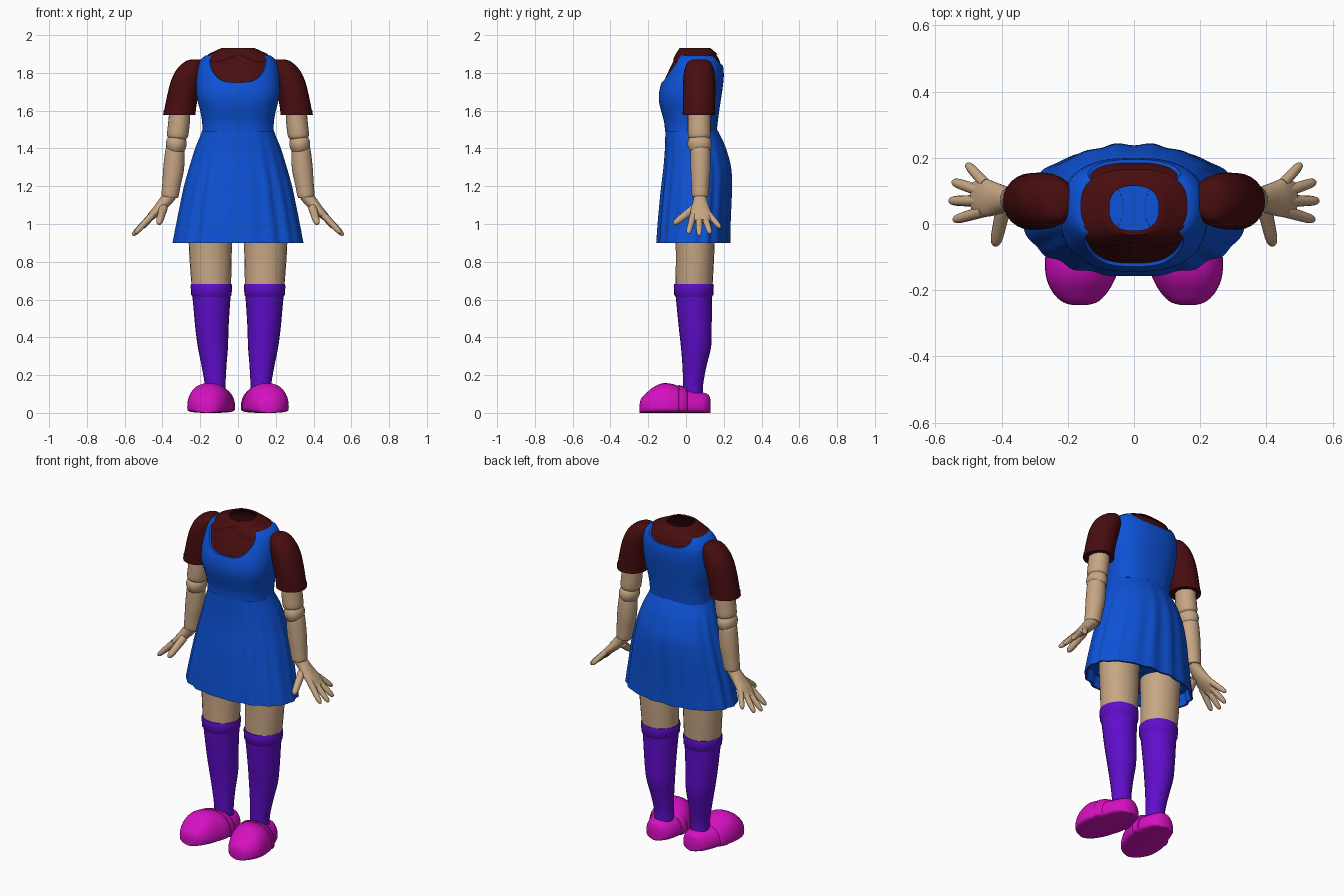
import bpy, bmesh
from math import sin, cos, pi, copysign, radians
from mathutils import Vector

if "Cube" in bpy.data.objects:
    bpy.data.objects.remove(bpy.data.objects["Cube"])


def material(name, rgb):
    m = bpy.data.materials.new(name)
    m.use_nodes = True
    m.diffuse_color = (*rgb, 1)
    bsdf = next(n for n in m.node_tree.nodes if n.type == "BSDF_PRINCIPLED")
    bsdf.inputs["Base Color"].default_value = (*rgb, 1)
    return m


BLUE = material("dress blue", (0.004, 0.085, 0.68))
MAROON = material("shirt maroon", (0.065, 0.004, 0.005))
SKIN = material("skin tan", (0.57, 0.38, 0.23))
PURPLE = material("sock purple", (0.115, 0.004, 0.60))
PINK = material("shoe magenta", (0.68, 0.005, 0.54))


def power(v, e):
    return copysign(abs(v) ** e, v)


def refine(rows, steps):
    """Smooth a list of tuples with a Catmull-Rom spline."""
    out = []
    for i in range(len(rows) - 1):
        a, b = rows[max(i - 1, 0)], rows[i]
        c, d = rows[i + 1], rows[min(i + 2, len(rows) - 1)]
        for k in range(steps):
            t = k / steps
            out.append(tuple(
                q + t / 2 * (r - p + t * (2 * p - 5 * q + 4 * r - s + t * (3 * (q - r) + s - p)))
                for p, q, r, s in zip(a, b, c, d)))
    return out + [rows[-1]]


def sample(rows, key):
    """Interpolate rows sorted by their first entry."""
    for a, b in zip(rows, rows[1:]):
        if key <= b[0]:
            t = max(0, (key - a[0]) / (b[0] - a[0]))
            return [p + (q - p) * t for p, q in zip(a, b)]
    return list(rows[-1])


def loft(name, rings, mat, start=False, end=False, mirror=False):
    bm = bmesh.new()
    loops = [[bm.verts.new(p) for p in r] for r in rings]
    n = len(loops[0])
    for a, b in zip(loops, loops[1:]):
        for i in range(n):
            bm.faces.new((a[i], a[(i + 1) % n], b[(i + 1) % n], b[i]))
    if start:
        bm.faces.new(loops[0])
    if end:
        bm.faces.new(loops[-1])
    bmesh.ops.recalc_face_normals(bm, faces=bm.faces)
    me = bpy.data.meshes.new(name)
    bm.to_mesh(me)
    bm.free()
    for p in me.polygons:
        p.use_smooth = True
    me.set_sharp_from_angle(angle=radians(45))
    me.materials.append(mat)
    ob = bpy.data.objects.new(name, me)
    bpy.context.scene.collection.objects.link(ob)
    if mirror:
        ob.modifiers.new("Mirror", "MIRROR")
    return ob


def limb(name, rows, mat, start=True, end=True, mirror=True, flat=False, steps=4, n=24):
    """Tube through rows of (x, y, z, width radius, depth radius)."""
    rows = refine(rows, steps)
    d = (Vector(rows[-1][:3]) - Vector(rows[0][:3])).normalized()
    if flat:
        d = Vector((0, 0, -1))
    u = d.cross(Vector((0, 1, 0))).normalized()
    v = u.cross(d)
    rings = [[Vector(r[:3]) + u * r[3] * cos(2 * pi * i / n) + v * r[4] * sin(2 * pi * i / n)
              for i in range(n)] for r in rows]
    return loft(name, rings, mat, start, end, mirror)


# Torso profile: height, half width, front, back
BODY = refine([
    (1.48, .178, -.100, .152), (1.54, .180, -.106, .158), (1.60, .190, -.122, .166),
    (1.66, .206, -.134, .175), (1.72, .212, -.128, .184), (1.78, .210, -.106, .190),
    (1.83, .204, -.082, .187), (1.87, .188, -.062, .175), (1.895, .158, -.048, .160),
    (1.915, .115, -.036, .140), (1.935, .072, -.022, .115)], 4)


def outline(row, a, off=0, e=2.5):
    z, rx, front, back = row
    return Vector(((rx + off) * power(cos(a), 2 / e),
                   (front + back) / 2 + ((back - front) / 2 + off) * power(sin(a), 2 / e), z))


def shell(name, low, high, off, mat, n=96, m=24):
    """Layer of clothing on the torso between two edge heights given by angle."""
    angles = [2 * pi * i / n for i in range(n)]
    steps = [(k / m, off) for k in range(m + 1)]
    steps = [(0, -.004)] + steps + [(1, -.004)]
    rings = [[outline(sample(BODY, low(a) + (high(a) - low(a)) * t), a, o) for a in angles]
             for t, o in steps]
    return loft(name, rings, mat)


def neckline(a):
    base = 1.75 if sin(a) < 0 else 1.84
    return base + (1.893 - base) * min(1, abs(cos(a)) / .75) ** 3


def collar_edge(a):
    from_front = abs((a + pi / 2 + pi) % (2 * pi) - pi)
    return 1.898 - .04 * sin(min(1, from_front / 1.1) * pi)


shell("shirt", lambda a: 1.70, lambda a: 1.93, 0, MAROON)
shell("collar", collar_edge, lambda a: 1.932, .009, MAROON, m=6)
shell("dress_bodice", lambda a: 1.49, neckline, .010, BLUE)

# Skirt with soft folds that deepen towards the hem, closed inside
SKIRT = refine([
    (1.505, .186, -.108, .162), (1.46, .202, -.110, .186), (1.40, .226, -.112, .212),
    (1.30, .256, -.120, .238), (1.20, .283, -.132, .242), (1.10, .304, -.142, .238),
    (1.00, .324, -.151, .234), (.90, .343, -.158, .232)], 4)


def skirt_ring(row, off=0, n=144):
    depth = .006 * min(1, (1.505 - row[0]) / .35)
    return [outline(row, a, off + depth * cos(18 * a) * (.6 + .4 * sin(5 * a)), 2.15)
            for a in (2 * pi * i / n for i in range(n))]


hem = SKIRT[-1]
loft("skirt", [skirt_ring(r) for r in SKIRT]
     + [skirt_ring(hem, -.012), skirt_ring((.97,) + hem[1:], -.022)], BLUE, end=True)

# Neck, an open sleeve of skin
limb("neck", [(0, .075, 1.88, .066, .066), (0, .042, 1.98, .066, .066),
              (0, .042, 1.98, .059, .059), (0, .075, 1.88, .059, .059)],
     SKIN, False, False, mirror=False, steps=1, n=32).data.name = "neck"

# Short sleeves
limb("sleeve", [(.225, .07, 1.872, .02, .03), (.232, .07, 1.86, .048, .058),
                (.25, .07, 1.82, .073, .077), (.272, .07, 1.76, .082, .085),
                (.293, .069, 1.68, .082, .086), (.309, .068, 1.59, .084, .084),
                (.310, .068, 1.577, .084, .084)], MAROON, end=False, flat=True)
limb("sleeve_hem", [(.310, .068, 1.60, .085, .085), (.310, .068, 1.577, .086, .086),
                    (.310, .068, 1.577, .05, .05)], MAROON, False, True, flat=True, steps=1)

# Jointed arms
limb("upper_arm", [(.305, .07, 1.64, .055, .06), (.312, .07, 1.54, .057, .061),
                   (.32, .07, 1.47, .056, .06), (.322, .07, 1.452, .046, .05)], SKIN)
limb("elbow", [(.322, .07, 1.475, .025, .03), (.324, .07, 1.455, .047, .054),
               (.327, .072, 1.425, .055, .064), (.33, .074, 1.39, .046, .054),
               (.332, .074, 1.37, .025, .03)], SKIN)
limb("forearm", [(.331, .076, 1.41, .036, .04), (.333, .076, 1.395, .05, .052),
                 (.34, .077, 1.30, .055, .053), (.352, .076, 1.21, .049, .048),
                 (.36, .075, 1.15, .045, .044), (.361, .075, 1.142, .038, .038)], SKIN)

# Hands
limb("palm", [(.355, .075, 1.155, .033, .036), (.385, .075, 1.12, .033, .038),
              (.42, .076, 1.08, .028, .05), (.455, .08, 1.045, .022, .058),
              (.485, .083, 1.015, .014, .045)], SKIN)
FINGERS = {"thumb": ((.395, .045, 1.085), (.42, -.065, 1.0), .020),
           "index_finger": ((.455, .038, 1.045), (.545, .012, .950), .016),
           "middle_finger": ((.465, .07, 1.035), (.558, .070, .940), .016),
           "ring_finger": ((.465, .1, 1.035), (.548, .128, .950), .016),
           "little_finger": ((.45, .122, 1.05), (.505, .182, .980), .015)}
for name, (root, tip, r) in FINGERS.items():
    profile = [(0, 1.15), (.4, 1.05), (.75, .95), (.93, .7), (1, .25)]
    limb(name, [(*Vector(root).lerp(Vector(tip), t), r * k, r * k) for t, k in profile],
         SKIN, steps=2, n=12)

# Legs and knee socks, hollow tubes
limb("leg", [(.147, .048, 1.0, .116, .108), (.146, .048, .85, .113, .102),
             (.141, .042, .66, .104, .098)], SKIN, False, False, flat=True)
limb("sock", [(.141, .041, .665, .106, .100), (.140, .043, .58, .098, .094),
              (.138, .049, .45, .088, .087), (.133, .053, .35, .080, .080),
              (.127, .045, .25, .066, .064), (.121, .038, .15, .055, .053),
              (.120, .038, .08, .055, .053)], PURPLE, False, False, flat=True)
limb("sock_cuff", [(.141, .041, .615, .100, .096), (.141, .041, .625, .107, .104),
                   (.141, .041, .672, .110, .106), (.141, .041, .682, .107, .103),
                   (.141, .041, .682, .098, .094)], PURPLE, False, False, flat=True, steps=1)

# Shoes: position along the foot, centre, half width, top height
SHOE = refine([(-.245, .163, .02, .05), (-.236, .163, .052, .078), (-.21, .163, .080, .105),
               (-.17, .161, .102, .138), (-.12, .155, .114, .157), (-.06, .143, .119, .150),
               (0, .132, .106, .125), (.06, .126, .090, .112), (.10, .124, .072, .105),
               (.122, .123, .046, .092), (.131, .123, .018, .06)], 4)


def shoe_ring(y, off=0, n=32, base=.03):
    _, cx, rx, top = sample(SHOE, y)
    ring = []
    for i in range(n):
        c, s = cos(2 * pi * i / n), sin(2 * pi * i / n)
        z = base + (top + off - base) * s ** .95 if s > 0 else base - base * (-s) ** .4
        ring.append(Vector((cx + (rx + off) * power(c, .85), y, z)))
    return ring


loft("shoe", [shoe_ring(r[0]) for r in SHOE], PINK, True, True, mirror=True)
loft("shoe_strap", [shoe_ring(y, o) for y, o in
                    ((-.042, -.004), (-.038, .006), (-.025, .009), (-.008, .009),
                     (.005, .006), (.009, -.004))], PINK, mirror=True)
